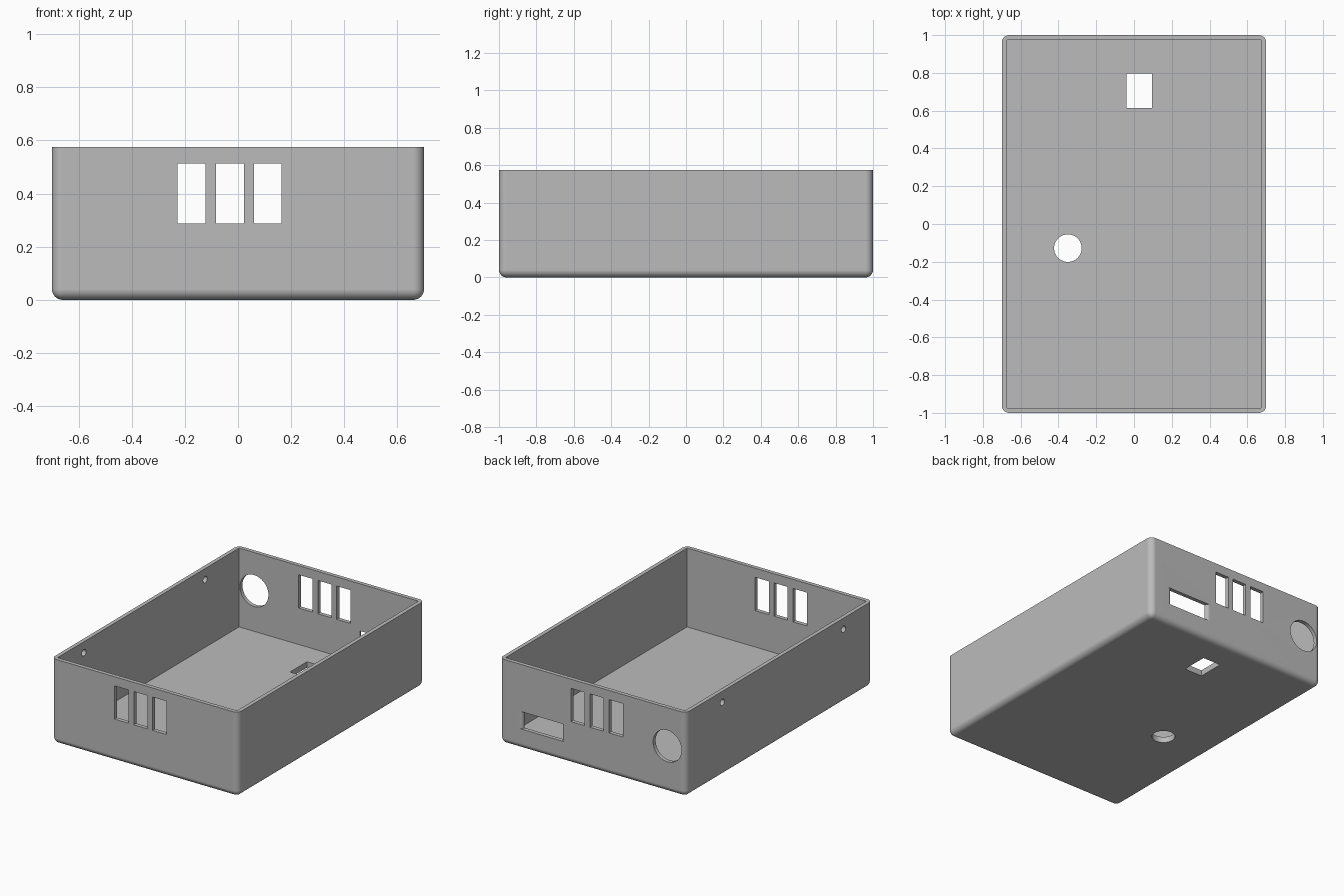
import bpy, bmesh, math
from mathutils import Matrix, Vector

if "Cube" in bpy.data.objects:
    bpy.data.objects.remove(bpy.data.objects["Cube"], do_unlink=True)

W, L, H = 1.4, 2.0, 0.575          # outer size
WALL, FLOOR, ROUND = 0.027, 0.04, 0.04

grey = bpy.data.materials.new("plastic_grey")
grey.use_nodes = True
grey.diffuse_color = (0.5, 0.5, 0.5, 1)
grey.node_tree.nodes["Principled BSDF"].inputs["Base Color"].default_value = (0.5, 0.5, 0.5, 1)


def make(name, bm):
    bmesh.ops.recalc_face_normals(bm, faces=bm.faces)
    mesh = bpy.data.meshes.new(name)
    bm.to_mesh(mesh)
    bm.free()
    mesh.materials.append(grey)
    obj = bpy.data.objects.new(name, mesh)
    bpy.context.collection.objects.link(obj)
    return obj


def block(x0, x1, y0, y1, z0, z1):
    bm = bmesh.new()
    size = Matrix.Diagonal((x1 - x0, y1 - y0, z1 - z0, 1))
    centre = Matrix.Translation(((x0 + x1) / 2, (y0 + y1) / 2, (z0 + z1) / 2))
    bmesh.ops.create_cube(bm, size=1, matrix=centre @ size)
    return bm


def rod(centre, axis, radius, depth=0.2, sides=48):
    bm = bmesh.new()
    turn = Vector(axis).to_track_quat("Z", "Y").to_matrix().to_4x4()
    bmesh.ops.create_cone(bm, cap_ends=True, segments=sides, radius1=radius, radius2=radius,
                          depth=depth, matrix=Matrix.Translation(centre) @ turn)
    return bm


def flared_slot(x0, x1, z0, z1, r):
    """Slot through the back wall whose two ends curve outwards."""
    y = L / 2
    arc = [(r * (1 - math.sin(a)), y - r + r * (1 - math.cos(a)))
           for a in (math.pi / 2 * (1 - i / 8) for i in range(9))]
    # arc runs from the narrow throat to the wide outer mouth
    arc = [(r - math.sqrt(max(0, r * r - (py - y + r) ** 2)), py) for _, py in reversed(arc)]
    arc.sort(key=lambda p: p[1])
    side = [(0, y - 0.1)] + arc + [(r, y + 0.1)]
    outline = [(x1 + d, py) for d, py in side] + [(x0 - d, py) for d, py in reversed(side)]
    bm = bmesh.new()
    face = bm.faces.new([bm.verts.new((px, py, z0)) for px, py in outline])
    top = bmesh.ops.extrude_face_region(bm, geom=[face])["geom"]
    bmesh.ops.translate(bm, vec=(0, 0, z1 - z0),
                        verts=[v for v in top if isinstance(v, bmesh.types.BMVert)])
    return bm


# Case body: rounded uprights and bottom edges, square rim
body = block(-W / 2, W / 2, -L / 2, L / 2, 0, H)
edges = [e for e in body.edges if not all(v.co.z > H - 0.01 for v in e.verts)]
bmesh.ops.bevel(body, geom=edges, offset=ROUND, offset_type="OFFSET", segments=8,
                profile=0.5, affect="EDGES", clamp_overlap=True)
case = make("case", body)

# Cavity
cutters = [block(-W / 2 + WALL, W / 2 - WALL, -L / 2 + WALL, L / 2 - WALL, FLOOR, H + 0.2)]
# Three vents through both the front and back walls
for x in (-0.175, -0.03, 0.112):
    cutters.append(block(x - 0.052, x + 0.052, -L / 2 - 0.1, L / 2 + 0.1, 0.287, 0.513))
# Back wall: round port and flared slot
cutters.append(rod((-0.56, L / 2, 0.315), (0, 1, 0), 0.107))
cutters.append(flared_slot(0.235, 0.53, 0.137, 0.255, 0.023))
# Screw holes in one side wall
for y in (-0.69, 0.61):
    cutters.append(rod((-W / 2, y, 0.5), (1, 0, 0), 0.022, sides=24))
# Floor openings
cutters.append(block(-0.04, 0.095, 0.615, 0.797, -0.1, 0.1))
cutters.append(rod((-0.35, -0.128, 0), (0, 0, 1), 0.073))

bpy.ops.object.select_all(action="DESELECT")
bpy.context.view_layer.objects.active = case
case.select_set(True)
for bm in cutters:
    cutter = make("cutter", bm)
    cutter.hide_render = True
    cut = case.modifiers.new("cut", "BOOLEAN")
    cut.operation, cut.solver, cut.object = "DIFFERENCE", "EXACT", cutter
    bpy.ops.object.modifier_apply(modifier=cut.name)
    bpy.data.objects.remove(cutter, do_unlink=True)

# Smooth fillets, crisp edges, flat walls
bpy.ops.object.shade_smooth_by_angle(angle=math.radians(30))
flat = case.modifiers.new("flat_walls", "WEIGHTED_NORMAL")
flat.keep_sharp = True
